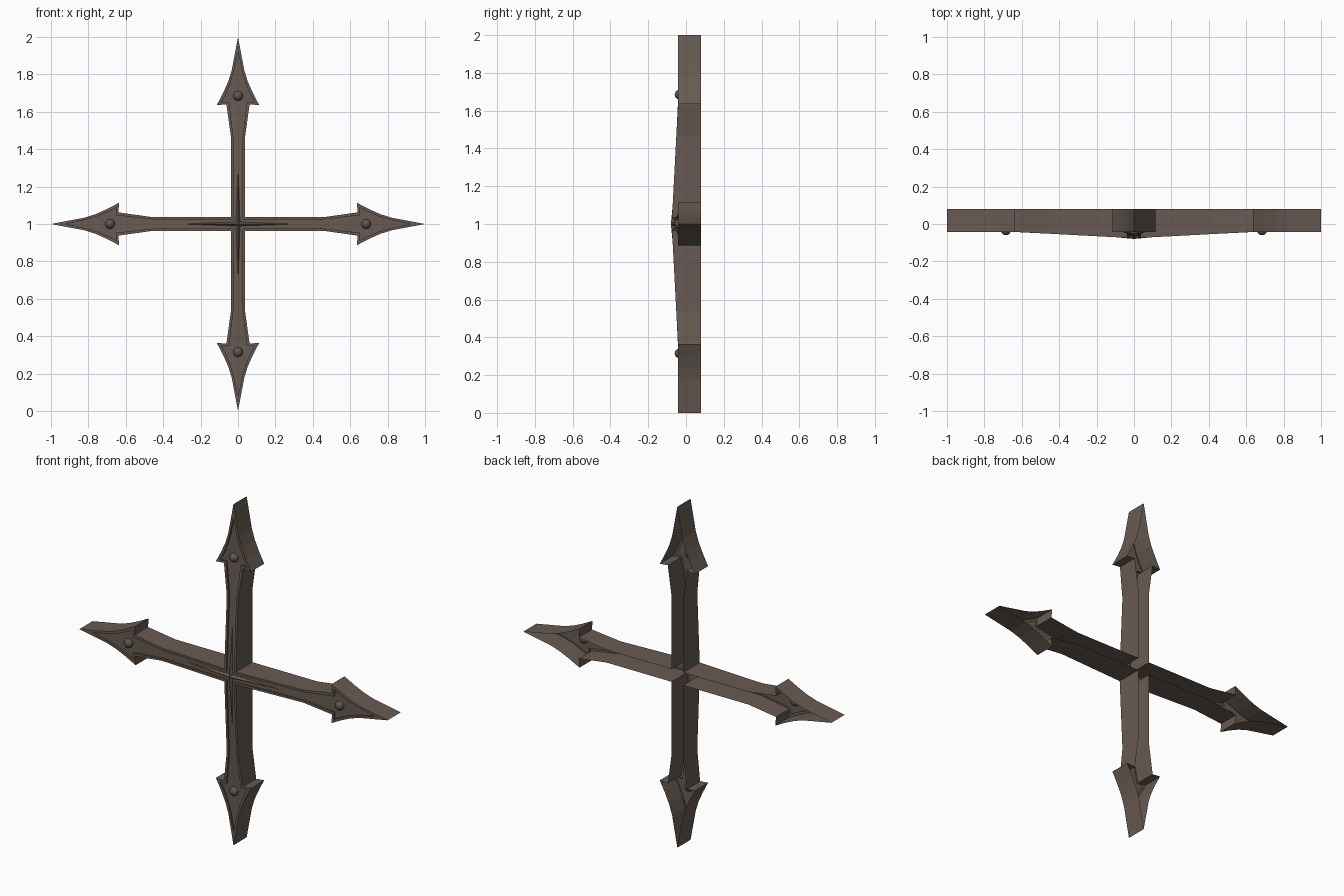
import bpy, bmesh, math
from mathutils import Vector, Matrix

if "Cube" in bpy.data.objects:
    bpy.data.objects.remove(bpy.data.objects["Cube"])

def material(name, rgb):
    m = bpy.data.materials.new(name)
    m.diffuse_color = (*rgb, 1)
    m.use_nodes = True
    m.node_tree.nodes["Principled BSDF"].inputs["Base Color"].default_value = m.diffuse_color
    return m

iron = material("brown iron", (0.138, 0.105, 0.084))
stud = material("dark iron", (0.110, 0.092, 0.080))

BACK = 0.08
STEP = 0.010
# half-arm outlines: (distance from centre, half width)
OUTER = [(0.037, 0.037), (0.46, 0.037), (0.64, 0.062), (0.635, 0.114),
         (0.70, 0.080), (0.76, 0.053), (0.82, 0.034), (1.0, 0.0)]
INNER = [(0.025, 0.025), (0.46, 0.025), (0.652, 0.047), (0.652, 0.088),
         (0.69, 0.067), (0.75, 0.042), (0.81, 0.024), (0.92, 0.0)]

def front(a):
    # front surface swells forward towards the centre
    t = min(max((0.64 - a) / 0.60, 0), 1)
    return -0.042 - 0.032 * t

def finish(bm, name, mat):
    me = bpy.data.meshes.new(name)
    bm.to_mesh(me)
    bm.free()
    me.materials.append(mat)
    ob = bpy.data.objects.new(name, me)
    bpy.context.collection.objects.link(ob)
    return ob

def turn(k):
    return Matrix.Translation((0, 0, 1)) @ Matrix.Rotation(k * math.pi / 2, 4, 'Y')

# hollow cross shell, open at the back
bm = bmesh.new()
for k in range(4):
    M = turn(k)
    for s in (1, -1):
        def face(pts):
            vs = []
            for p in (pts if s > 0 else pts[::-1]):
                p = Vector(p)
                if all((p - q).length > 1e-6 for q in vs):
                    vs.append(p)
            if len(vs) > 2:
                bm.faces.new([bm.verts.new(M @ p) for p in vs])

        n = len(OUTER)
        rows = []
        for (a, h), (b, g) in zip(OUTER, INNER):
            fy, iy = front(a), front(b)
            rows.append([(a, BACK, s * h), (a, fy, s * h), (b, iy, s * g),
                         (b, iy + STEP, s * g), (b, iy + STEP, 0)])
        for r, q in zip(rows, rows[1:]):
            for j in range(4):      # wall, rim, step, recessed panel
                face([r[j], r[j + 1], q[j + 1], q[j]])
        y0 = front(0.025) + STEP    # centre of the panel
        face([(0, y0, 0), rows[0][4], rows[0][3]][::-1])
bmesh.ops.remove_doubles(bm, verts=bm.verts, dist=1e-5)
bmesh.ops.recalc_face_normals(bm, faces=bm.faces)
# make the front panel face -y
front_most = min(bm.faces, key=lambda f: f.calc_center_median().y)
if front_most.normal.y > 0:
    bmesh.ops.reverse_faces(bm, faces=bm.faces)
finish(bm, "cross_shell", iron)

# tapering ridges meeting at the centre
bm = bmesh.new()
for k in range(4):
    M = turn(k)
    top = Vector((0, -0.08, 0))
    end = Vector((0.30, front(0.30) + STEP - 0.001, 0))
    for s in (1, -1):
        side = Vector((0.011, front(0.011) + STEP, s * 0.011))
        pts = [top, end, side] if s > 0 else [top, side, end]
        bm.faces.new([bm.verts.new(M @ p) for p in pts])
bmesh.ops.remove_doubles(bm, verts=bm.verts, dist=1e-5)
bmesh.ops.recalc_face_normals(bm, faces=bm.faces)
if sum(f.normal.y for f in bm.faces) > 0:
    bmesh.ops.reverse_faces(bm, faces=bm.faces)
finish(bm, "centre_ridge", iron)

# one round stud on each arrowhead
bm = bmesh.new()
for k in range(4):
    M = turn(k) @ Matrix.Translation((0.685, -0.034, 0)) @ Matrix.Rotation(math.pi / 2, 4, 'X')
    bmesh.ops.create_uvsphere(bm, u_segments=16, v_segments=10, radius=0.026, matrix=M)
for f in bm.faces:
    f.smooth = True
finish(bm, "arrowhead_studs", stud)
